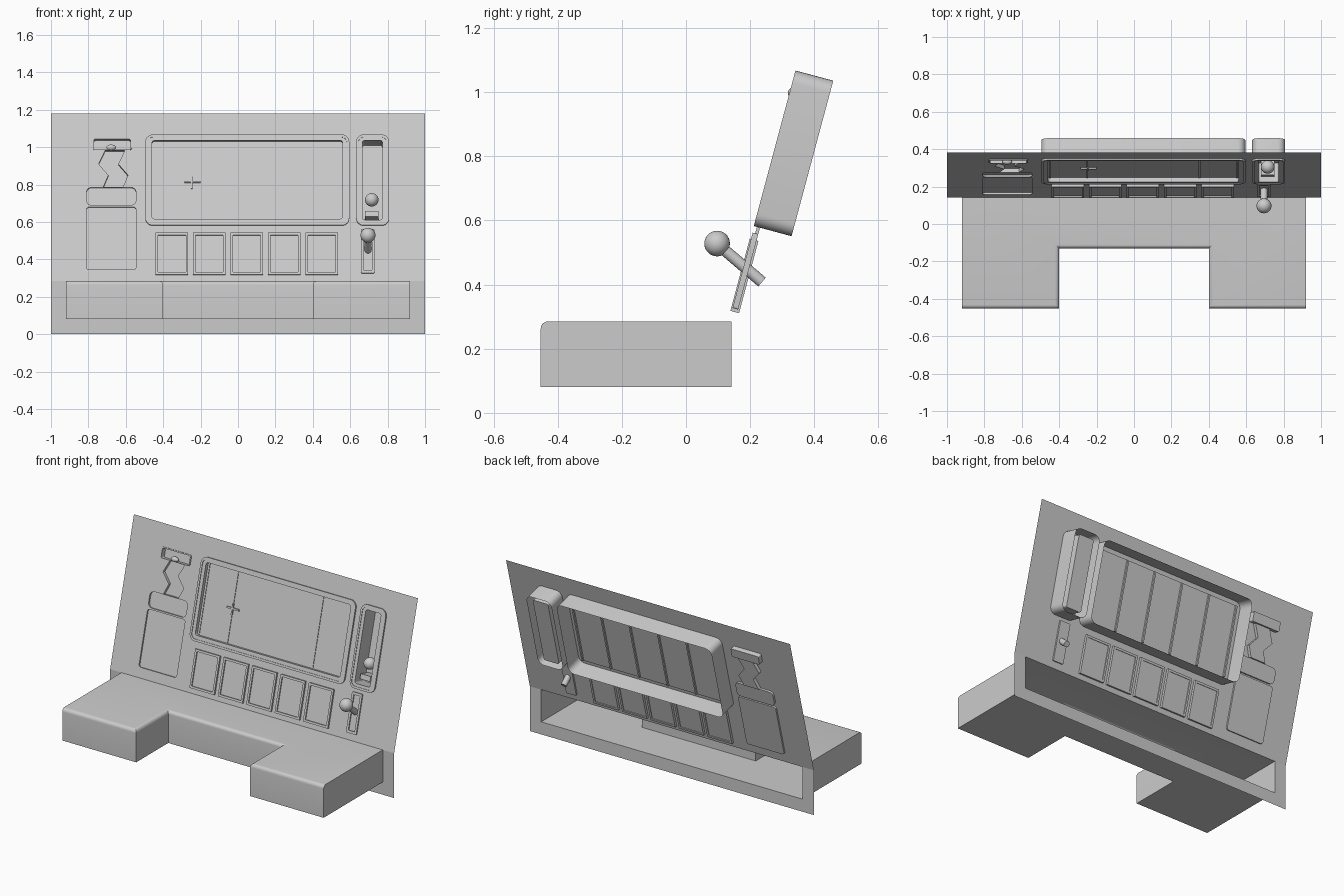
import bpy, bmesh, math
from mathutils import Matrix, Vector

if "Cube" in bpy.data.objects:
    bpy.data.objects.remove(bpy.data.objects["Cube"])

# Local frame of the leaning panel: x across, y up the slope, z towards the viewer
M = Matrix.Translation((0, 0.142, 0.285)) @ Matrix.Rotation(math.radians(75), 4, 'X')


def v(z):
    return (z - 0.285) / 0.966


def rect(x0, x1, z0, z1, r=0.0, n=6):
    """Rounded rectangle; z values are read as world heights."""
    y0, y1 = v(z0), v(z1)
    if r == 0:
        return [(x0, y0), (x1, y0), (x1, y1), (x0, y1)]
    pts = []
    for cx, cy, a in ((x1 - r, y1 - r, 0), (x0 + r, y1 - r, 90),
                      (x0 + r, y0 + r, 180), (x1 - r, y0 + r, 270)):
        for i in range(n + 1):
            t = math.radians(a + 90 * i / n)
            pts.append((cx + r * math.cos(t), cy + r * math.sin(t)))
    return pts


def smooth(ob):
    bpy.ops.object.select_all(action='DESELECT')
    ob.select_set(True)
    bpy.context.view_layer.objects.active = ob
    bpy.ops.object.shade_smooth_by_angle(angle=math.radians(35))


def shape(name, loops, front=0.0, back=0.0, fill=True, mat=M):
    """Flat outline(s), inner loops being holes, extruded from back to front."""
    cu = bpy.data.curves.new(name, 'CURVE')
    cu.dimensions = '2D'
    cu.fill_mode = 'BOTH' if fill else 'NONE'
    cu.extrude = (front - back) / 2
    for pts in loops:
        s = cu.splines.new('POLY')
        s.points.add(len(pts) - 1)
        for p, co in zip(s.points, pts):
            p.co = (co[0], co[1], 0, 1)
        s.use_cyclic_u = True
    tmp = bpy.data.objects.new(name + "_curve", cu)
    bpy.context.collection.objects.link(tmp)
    dg = bpy.context.evaluated_depsgraph_get()
    me = bpy.data.meshes.new_from_object(tmp.evaluated_get(dg))
    bpy.data.objects.remove(tmp)
    me.transform(mat @ Matrix.Translation((0, 0, (front + back) / 2)))
    ob = bpy.data.objects.new(name, me)
    bpy.context.collection.objects.link(ob)
    smooth(ob)
    return ob


def recess(name, loop, depth):
    shape(name + "_walls", [loop], 0, -depth, fill=False)
    shape(name + "_floor", [loop], -depth, -depth)


def ball(name, loc, r, scale=(1, 1, 1)):
    bpy.ops.mesh.primitive_uv_sphere_add(segments=24, ring_count=14, radius=r, location=loc)
    ob = bpy.context.object
    ob.name, ob.scale = name, scale
    smooth(ob)


def rod(name, a, b, r):
    a, b = Vector(a), Vector(b)
    bpy.ops.mesh.primitive_cylinder_add(vertices=24, radius=r, depth=(b - a).length, location=(a + b) / 2)
    ob = bpy.context.object
    ob.name = name
    ob.rotation_euler = (b - a).to_track_quat('Z', 'Y').to_euler()
    smooth(ob)


# Outlines of the openings
window = rect(-0.46, 0.56, 0.615, 1.035, 0.015)
window_rim = rect(-0.495, 0.595, 0.58, 1.065, 0.04)
track = rect(0.665, 0.772, 0.61, 1.035, 0.012)
track_rim = rect(0.632, 0.808, 0.58, 1.065, 0.04)
card = rect(-0.81, -0.545, 0.345, 0.68, 0.015)
card_lip = rect(-0.81, -0.545, 0.69, 0.785, 0.028)
top_slot = rect(-0.77, -0.575, 0.985, 1.042, 0.008)
zig = [(-0.72, 0.787), (-0.693, 0.85), (-0.745, 0.91), (-0.71, 0.983)]
zigzag = [(x, v(z)) for x, z in zig] + [(x + 0.105, v(z)) for x, z in reversed(zig)]

# Leaning front panel with holes
shape("panel", [rect(-1, 1, 0.285, 1.18), window, track, card, card_lip, top_slot, zigzag])

# Upright skirt around the desk opening
skirt_mat = Matrix.Translation((0, 0.142, 0)) @ Matrix.Rotation(math.radians(90), 4, 'X')
shape("skirt", [[(-1, 0), (1, 0), (1, 0.285), (0.92, 0.285), (0.92, 0.08),
                 (-0.92, 0.08), (-0.92, 0.285), (-1, 0.285)]], mat=skirt_mat)

# Desk: hollow U-shaped shell, open to the back
bm = bmesh.new()
half = [(0.92, 0.142), (0.92, -0.453), (0.4, -0.453), (0.4, -0.13)]
plan = half + [(-x, y) for x, y in reversed(half)]
base = bm.faces.new([bm.verts.new((x, y, 0.08)) for x, y in plan])
ext = bmesh.ops.extrude_face_region(bm, geom=[base], use_keep_orig=True)
bmesh.ops.translate(bm, vec=(0, 0, 0.205), verts=[g for g in ext['geom'] if isinstance(g, bmesh.types.BMVert)])
bmesh.ops.recalc_face_normals(bm, faces=bm.faces)
bmesh.ops.delete(bm, geom=[f for f in bm.faces if all(w.co.y > 0.14 for w in f.verts)], context='FACES')
edges = [e for e in bm.edges if all(w.co.z > 0.28 for w in e.verts)
         and not all(w.co.y > 0.14 for w in e.verts)
         and not all(abs(w.co.x) > 0.9 and w.co.x * e.verts[0].co.x > 0 for w in e.verts)]
bmesh.ops.bevel(bm, geom=edges, offset=0.022, segments=5, profile=0.5, affect='EDGES')
me = bpy.data.meshes.new("desk")
bm.to_mesh(me)
bm.free()
desk = bpy.data.objects.new("desk", me)
bpy.context.collection.objects.link(desk)
smooth(desk)

# Window: raised rim, open-backed housing, five panes with dividers
shape("window_rim", [window_rim, window], 0.006, 0)
shape("window_bead", [window_rim, rect(-0.482, 0.582, 0.593, 1.052, 0.03)], 0.01, 0.006)
shape("window_housing", [window_rim], 0, -0.112, fill=False)
shape("window_walls", [window], 0, -0.018, fill=False)
shape("window_pane", [window], -0.018, -0.018)
for i in range(6):
    x = -0.45 + 0.2 * i
    shape("window_divider", [rect(x - 0.005, x + 0.005, 0.618, 1.032)],
          -0.014 if i in (0, 1, 4, 5) else -0.018, -0.028)
shape("pane_pointer", [rect(-0.285, -0.2, 0.812, 0.822)], -0.008, -0.018)
shape("pane_pointer_bar", [rect(-0.25, -0.242, 0.78, 0.845)], -0.008, -0.018)

# Track housing with knob
shape("track_rim", [track_rim, track], 0.006, 0)
shape("track_bead", [track_rim, rect(0.644, 0.796, 0.593, 1.052, 0.03)], 0.01, 0.006)
shape("track_housing", [track_rim], 0, -0.112, fill=False)
recess("track", track, 0.1)
ball("track_knob", M @ Vector((0.715, v(0.73), -0.045)), 0.036)
shape("track_stop", [rect(0.68, 0.75, 0.635, 0.665)], -0.02, -0.1)

# Row of five framed buttons
for i in range(5):
    x = -0.353 + 0.2 * i
    a, b = x - 0.087, x + 0.087
    shape("button_frame", [rect(a, b, 0.315, 0.54), rect(a + 0.013, b - 0.013, 0.328, 0.527)], 0.012, -0.016)
    shape("button_face", [rect(a + 0.013, b - 0.013, 0.328, 0.527)], 0.004, -0.012)

# Card pocket, lip, zigzag channel and top slot on the left
recess("card_pocket", card, 0.01)
recess("card_lip", card_lip, 0.012)
recess("zigzag_channel", zigzag, 0.02)
recess("top_slot", top_slot, 0.03)
shape("top_slot_rim", [rect(-0.777, -0.568, 0.9845, 1.049, 0.01), top_slot], 0.005, 0)
ball("slot_knob", M @ Vector((-0.678, v(0.998), 0)), 0.026, (1, 0.6, 0.6))

# Lever with ball grip
shape("lever_plate", [rect(0.658, 0.73, 0.325, 0.56, 0.006), rect(0.672, 0.716, 0.34, 0.545)], 0.008, -0.01)
shape("lever_plate_back", [rect(0.672, 0.716, 0.34, 0.545)], -0.006, -0.01)
rod("lever_shaft", (0.695, 0.1, 0.525), (0.695, 0.237, 0.408), 0.018)
ball("lever_grip", (0.695, 0.097, 0.528), 0.04)
